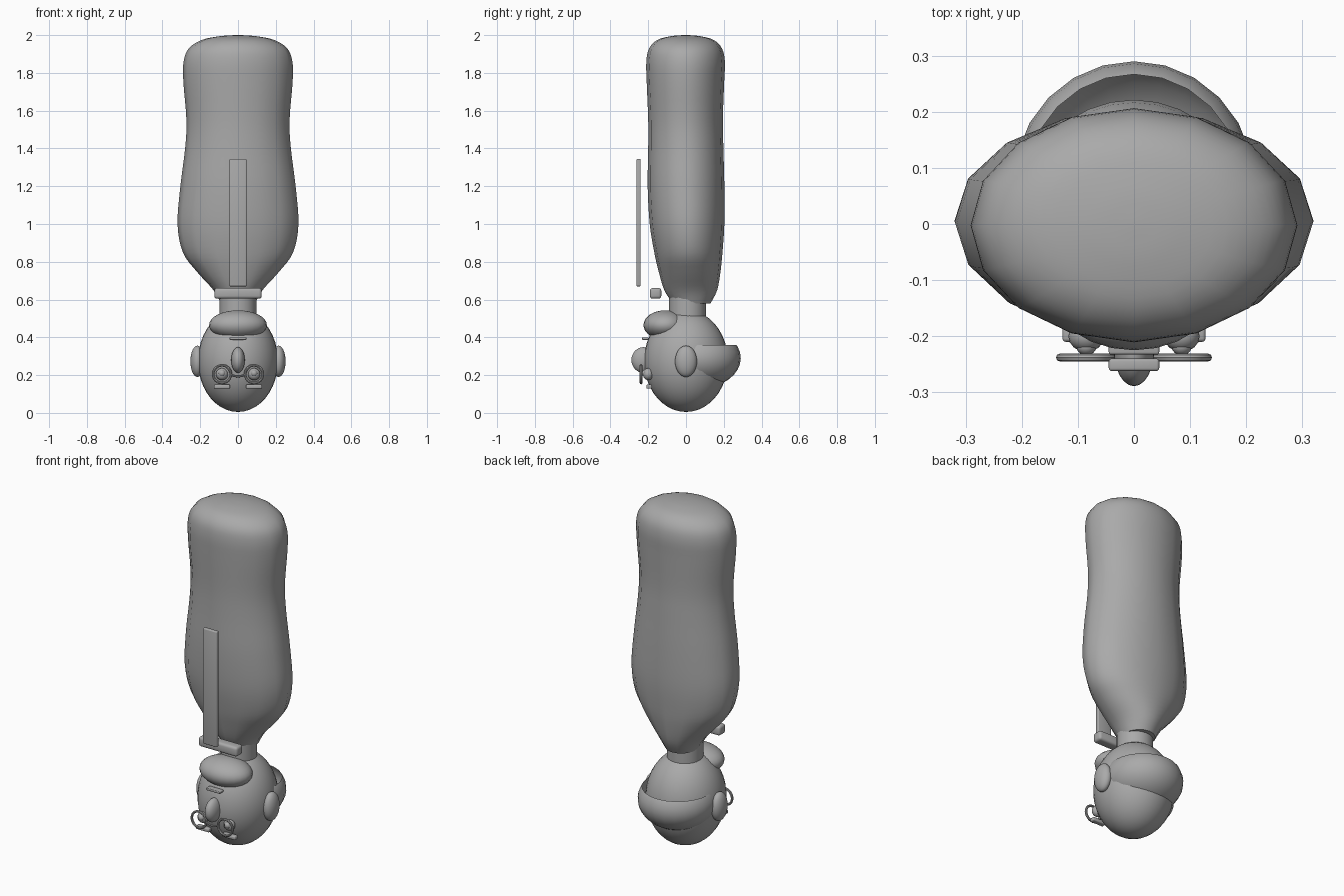
import bpy, bmesh, math
from mathutils import Matrix, Vector

if "Cube" in bpy.data.objects:
    bpy.data.objects.remove(bpy.data.objects["Cube"], do_unlink=True)

grey = bpy.data.materials.new("plain grey")
grey.use_nodes = True
COLOUR = (0.4, 0.4, 0.4, 1)
grey.diffuse_color = COLOUR
grey.node_tree.nodes["Principled BSDF"].inputs["Base Color"].default_value = COLOUR


def finish(name, bm, angle=40):
    """Turn a bmesh into a smooth-shaded grey object."""
    bmesh.ops.recalc_face_normals(bm, faces=bm.faces)
    mesh = bpy.data.meshes.new(name)
    bm.to_mesh(mesh)
    bm.free()
    mesh.materials.append(grey)
    obj = bpy.data.objects.new(name, mesh)
    bpy.context.collection.objects.link(obj)
    bpy.ops.object.select_all(action="DESELECT")
    obj.select_set(True)
    bpy.context.view_layer.objects.active = obj
    bpy.ops.object.shade_smooth_by_angle(angle=math.radians(angle))
    return obj


def ellipsoid(name, centre, radii, segments=24, cut_above=None):
    bm = bmesh.new()
    bmesh.ops.create_uvsphere(bm, u_segments=segments, v_segments=segments * 2 // 3, radius=1,
                              matrix=Matrix.LocRotScale(Vector(centre), None, Vector(radii)))
    if cut_above is not None:
        bmesh.ops.bisect_plane(bm, geom=bm.verts[:] + bm.edges[:] + bm.faces[:],
                               plane_co=(0, 0, cut_above), plane_no=(0, 0, 1), clear_outer=True)
    return finish(name, bm)


def box(name, centre, size, bevel):
    bm = bmesh.new()
    bmesh.ops.create_cube(bm, size=1, matrix=Matrix.LocRotScale(Vector(centre), None, Vector(size)))
    bmesh.ops.bevel(bm, geom=bm.edges[:], offset=bevel, segments=3, profile=0.5, affect="EDGES")
    return finish(name, bm)


def tube(name, path, radius, closed=False, sides=8):
    """Sweep a round section along a path lying in an xz plane."""
    bm = bmesh.new()
    rings = []
    for i, p in enumerate(path):
        before = path[i - 1] if i or closed else p
        after = path[(i + 1) % len(path)] if i < len(path) - 1 or closed else p
        side = (after - before).normalized().cross(Vector((0, 1, 0)))
        rings.append([bm.verts.new(p + radius * (math.cos(a) * side + Vector((0, math.sin(a), 0))))
                      for a in (math.tau * k / sides for k in range(sides))])
    bridge(bm, rings, closed)
    return finish(name, bm)


def bridge(bm, rings, closed=False):
    count = len(rings[0])
    for i in range(len(rings) if closed else len(rings) - 1):
        a, b = rings[i], rings[(i + 1) % len(rings)]
        for k in range(count):
            m = (k + 1) % count
            bm.faces.new((a[k], a[m], b[m], b[k]))
    if not closed:
        bm.faces.new(rings[0])
        bm.faces.new(rings[-1])


def smooth_stations(points, steps=4):
    """Catmull-Rom interpolation of profile stations."""
    result = []
    for i in range(len(points) - 1):
        p = [Vector(points[min(max(i + d, 0), len(points) - 1)]) for d in (-1, 0, 1, 2)]
        for s in range(steps):
            t = s / steps
            result.append(0.5 * (2 * p[1] + (p[2] - p[0]) * t
                                 + (2 * p[0] - 5 * p[1] + 4 * p[2] - p[3]) * t * t
                                 + (3 * p[1] - p[0] - 3 * p[2] + p[3]) * t ** 3))
    return result + [Vector(points[-1])]


# Body: oval rings given as height, half width, front y, back y
profile = [(0.58, 0.09, -0.07, 0.13), (0.65, 0.13, -0.115, 0.165), (0.75, 0.22, -0.145, 0.183),
           (0.85, 0.292, -0.168, 0.193), (1.0, 0.32, -0.192, 0.203), (1.2, 0.305, -0.203, 0.203),
           (1.4, 0.28, -0.2, 0.198), (1.55, 0.273, -0.2, 0.195), (1.75, 0.289, -0.208, 0.202),
           (1.86, 0.288, -0.21, 0.206), (1.93, 0.26, -0.195, 0.19), (1.975, 0.19, -0.15, 0.145),
           (1.995, 0.09, -0.075, 0.07), (2.0, 0.01, -0.01, 0.01)]
bm = bmesh.new()
rings = []
for z, half, front, back in smooth_stations(profile):
    rings.append([bm.verts.new((half * math.cos(a), (front + back) / 2 + (back - front) / 2 * math.sin(a), z))
                  for a in (math.tau * k / 16 for k in range(16))])
bridge(bm, rings)
finish("body", bm, 60)

# Neck
bm = bmesh.new()
bmesh.ops.create_cone(bm, cap_ends=True, segments=24, radius1=0.097, radius2=0.097, depth=0.14,
                      matrix=Matrix.Translation((0, 0.008, 0.57)))
finish("neck", bm)

# Head, chin, nose and the open hair shell
ellipsoid("head", (0, 0, 0.275), (0.212, 0.222, 0.27), 32)
ellipsoid("chin", (0, -0.11, 0.465), (0.153, 0.115, 0.078))
ellipsoid("nose", (0, -0.225, 0.28), (0.036, 0.064, 0.068))
ellipsoid("hair", (0, 0.07, 0.29), (0.215, 0.22, 0.16), cut_above=0.36)
box("mouth", (0, -0.215, 0.393), (0.09, 0.035, 0.014), 0.004)

# Paired features
for side, label in ((1, "left"), (-1, "right")):
    x = side * 0.085
    ellipsoid(label + "_ear", (side * 0.215, 0, 0.273), (0.037, 0.058, 0.083))
    ellipsoid(label + "_eye", (x, -0.2, 0.205), (0.032, 0.028, 0.032), 16)
    ellipsoid(label + "_pupil", (x, -0.218, 0.21), (0.018, 0.016, 0.018), 16)
    box(label + "_eyebrow", (x, -0.195, 0.139), (0.085, 0.03, 0.022), 0.006)
    rim = [Vector((x + 0.047 * math.cos(a), -0.238, 0.205 + 0.047 * math.sin(a)))
           for a in (math.tau * k / 24 for k in range(24))]
    tube(label + "_glasses_rim", rim, 0.007, closed=True)

# Bridge of the glasses
tube("glasses_bridge", [Vector((t * 0.04, -0.238, 0.192 + 0.012 * t * t))
                        for t in (-1, -0.5, 0, 0.5, 1)], 0.005)

# Tie and its crossbar
box("tie", (0, -0.251, 1.007), (0.09, 0.022, 0.675), 0.005)
box("tie_knot", (0, -0.161, 0.633), (0.25, 0.06, 0.056), 0.014)
